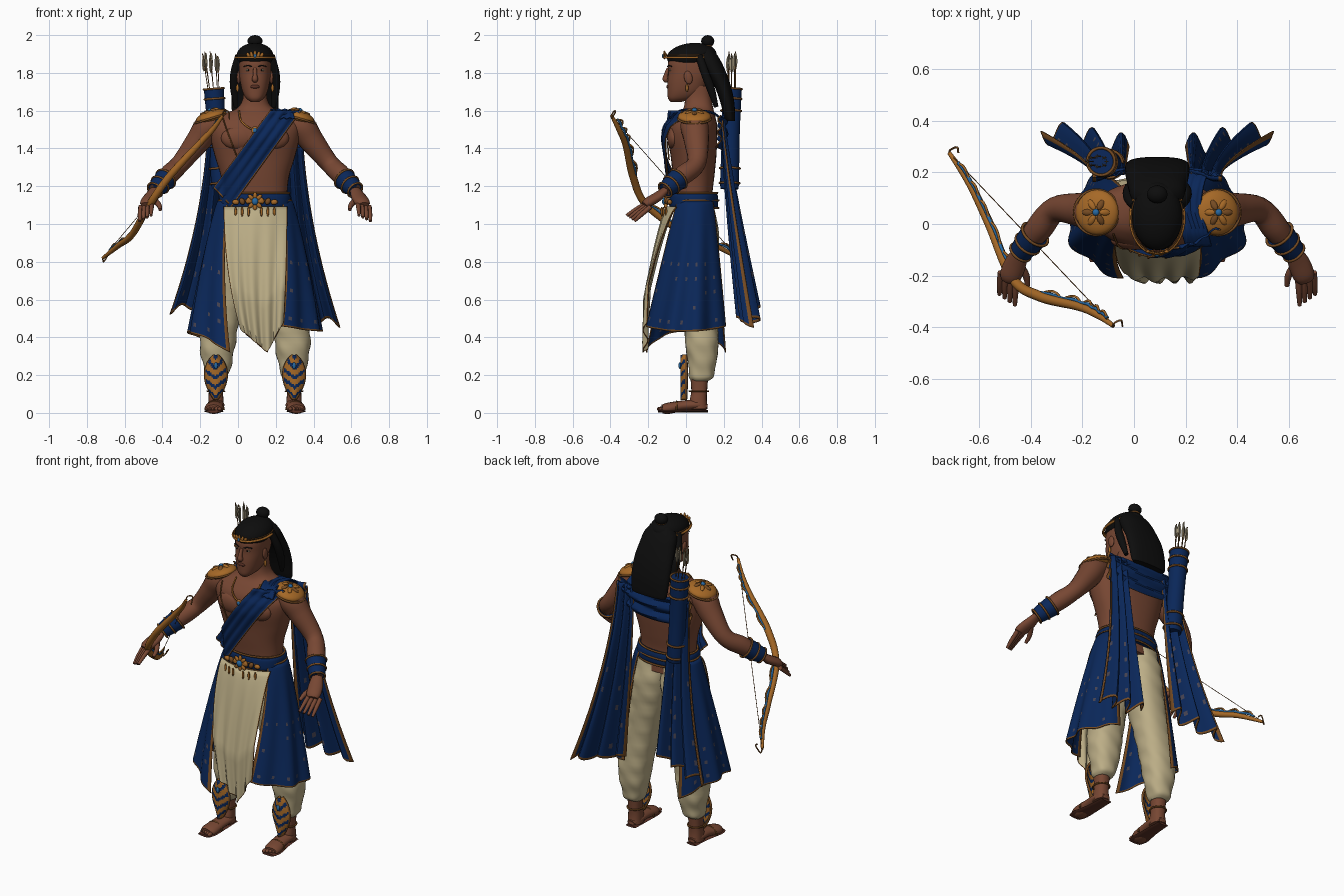
import bpy, bmesh, random
from math import sin, cos, pi, radians, copysign
from mathutils import Vector, Matrix, Euler
if bpy.data.objects.get("Cube"):
    bpy.data.objects.remove(bpy.data.objects["Cube"])
random.seed(4)
C, E = 0.09, 0.85          # body centre line, squareness of body sections
def material(name, *rgb):
    m = bpy.data.materials.new(name)
    m.use_nodes = True
    m.diffuse_color = (*rgb, 1)
    next(n for n in m.node_tree.nodes if n.type == 'BSDF_PRINCIPLED').inputs["Base Color"].default_value = (*rgb, 1)
    return m
SKIN, LIP = material("brown skin", .185, .063, .033), material("dark skin", .1, .03, .018)
NAVY, MOTIF = material("navy cloth", .003, .02, .1), material("faded motif", .06, .055, .08)
GOLD, BRONZE = material("gold", .38, .14, .02), material("bronze trim", .18, .07, .016)
CREAM, HAIR = material("cream cloth", .5, .42, .24), material("black hair", .004, .004, .004)
GEM, PALE = material("light blue", .02, .14, .36), material("pale feather", .34, .29, .19)
def link(name, data, *mats):
    for m in mats:
        data.materials.append(m)
    ob = bpy.data.objects.new(name, data)
    bpy.context.collection.objects.link(ob)
    return ob
def finish(name, bm, *mats):
    bmesh.ops.recalc_face_normals(bm, faces=bm.faces)
    me = bpy.data.meshes.new(name)
    bm.to_mesh(me)
    bm.free()
    me.polygons.foreach_set("use_smooth", [True] * len(me.polygons))
    me.set_sharp_from_angle(angle=radians(50))
    return link(name, me, *mats)
def spline(rows, k=5):
    """Catmull-Rom interpolation of tuples of any length."""
    out, last = [], len(rows) - 1
    for i in range(last):
        a, b, c, d = (rows[max(0, min(last, i + j))] for j in (-1, 0, 1, 2))
        for t in (j / k for j in range(k)):
            out.append(tuple(.5 * (2 * q + (r - p) * t + (2 * p - 5 * q + 4 * r - s) * t * t
                             + (3 * q - p - 3 * r + s) * t ** 3) for p, q, r, s in zip(a, b, c, d)))
    return out + [tuple(rows[-1])]
def skin(name, rings, mat):
    bm = bmesh.new()
    vs = [[bm.verts.new(p) for p in ring] for ring in rings]
    for a, b in zip(vs, vs[1:]):
        for i in range(len(a)):
            bm.faces.new((a[i - 1], a[i], b[i], b[i - 1]))
    bm.faces.new(vs[0])
    bm.faces.new(vs[-1])
    finish(name, bm, mat)
def loft(name, rows, mat, n=28, wrinkle=0.0, cx=C):
    """Stack of level sections: height, front y, back y, half width, centre shift."""
    rings = []
    for z, yf, yb, rx, dx in spline([(*r, 0)[:5] for r in rows]):
        rings.append([])
        for a in (2 * pi * i / n for i in range(n)):
            w = 1 + wrinkle * sin(z * 55 + 2 * a) * cos(3 * a)
            c, s = (copysign(abs(f(a)) ** E, f(a)) * w for f in (cos, sin))
            rings[-1].append((cx + dx + rx * c, (yf + yb) / 2 + (yb - yf) / 2 * s, z))
    skin(name, rings, mat)
def limb(name, rows, mat, n=14, flat=1.0):
    """Tapered tube through x, y, z, radius; flat squashes its height."""
    pts, rings = spline(rows), []
    axis = (Vector(pts[-1][:3]) - Vector(pts[0][:3])).normalized()
    ref = Vector((0, 0, 1)) if abs(axis.z) < .75 else Vector((.1, 1, .2))
    for i, p in enumerate(pts):
        t = (Vector(pts[min(i + 1, len(pts) - 1)][:3]) - Vector(pts[max(i - 1, 0)][:3])).normalized()
        u = t.cross(ref).normalized()
        v = t.cross(u) * flat
        rings.append([Vector(p[:3]) + p[3] * (u * cos(a) + v * sin(a)) for a in (2 * pi * k / n for k in range(n))])
    skin(name, rings, mat)
def wire(name, pts, r, mat, closed=False):
    cu = bpy.data.curves.new(name, 'CURVE')
    cu.dimensions, cu.bevel_depth, cu.bevel_resolution, cu.use_fill_caps = '3D', r, 1, True
    sp = cu.splines.new('POLY')
    sp.points.add(len(pts) - 1)
    for p, q in zip(sp.points, pts):
        p.co = (*q[:3], 1)
    sp.use_cyclic_u = closed
    link(name, cu, mat)
def ring(name, c, rx, ry, r, mat, axis=(0, 0, 1)):
    q = Vector(axis).to_track_quat('Z', 'Y')
    wire(name, [Vector(c) + q @ Vector((rx * cos(i * pi / 20), ry * sin(i * pi / 20), 0)) for i in range(40)], r, mat, True)
def ball(name, c, radii, mat, rot=(0, 0, 0), n=10):
    bm = bmesh.new()
    m = Matrix.Translation(c) @ Euler(rot).to_matrix().to_4x4() @ Matrix.Diagonal((*radii, 1))
    bmesh.ops.create_uvsphere(bm, u_segments=n, v_segments=n // 2 + 2, radius=1, matrix=m)
    finish(name, bm, mat)
def sheet(name, f, nu, nv, mats, rule=lambda i, j, u, v: 0, edge=.025, thick=.006):
    """Cloth from f(u, v) with a narrow trim on both sides and the hem."""
    us = [0, edge] + [edge + (1 - 2 * edge) * i / nu for i in range(1, nu)] + [1 - edge, 1]
    vs = [j / nv for j in range(nv)] + [1 - edge / 2, 1]
    bm = bmesh.new()
    g = [[bm.verts.new(f(u, v)) for u in us] for v in vs]
    for j in range(len(vs) - 1):
        for i in range(len(us) - 1):
            face = bm.faces.new((g[j][i], g[j][i + 1], g[j + 1][i + 1], g[j + 1][i]))
            face.material_index = 1 if i in (0, len(us) - 2) or j == len(vs) - 2 else rule(i, j, us[i], vs[j])
    mod = finish(name, bm, *mats).modifiers.new("thickness", 'SOLIDIFY')
    mod.thickness, mod.offset = thick, 0
def mix(a, b, t):
    return a + (b - a) * t
# torso and neck
TORSO = [(1.03, -.06, .15, .17), (1.15, -.06, .14, .17), (1.25, -.07, .15, .18), (1.35, -.08, .16, .21), (1.45, -.095, .165, .235),
         (1.52, -.085, .165, .24), (1.57, -.05, .155, .2), (1.61, -.015, .145, .1), (1.66, -.005, .135, .066), (1.73, 0, .13, .062)]
loft("torso", TORSO, SKIN, 40)
def body_y(x, z, side):
    a, b = next((a, b) for a, b in zip(TORSO, TORSO[1:]) if a[0] <= z <= b[0])
    _, f, k, r = (mix(p, q, (z - a[0]) / (b[0] - a[0])) for p, q in zip(a, b))
    return (f + k) / 2 + side * (k - f) / 2 * (1 - min(.96, abs(x - C) / r) ** (2 / E)) ** (E / 2)
# head, face and hair
loft("head", [(1.645, -.08, -.03, .02), (1.665, -.095, .04, .047), (1.7, -.098, .09, .066), (1.75, -.098, .12, .078),
              (1.8, -.094, .14, .084), (1.86, -.094, .145, .083), (1.905, -.06, .12, .07), (1.93, 0, .07, .03)], SKIN, 32)
limb("nose", [(C, -.093, 1.825, .009), (C, -.107, 1.785, .012), (C, -.107, 1.766, .017), (C, -.094, 1.757, .01)], SKIN)
ball("lips", (C, -.095, 1.727), (.026, .009, .01), LIP)
ball("hair_cap", (C, .03, 1.89), (.098, .132, .068), HAIR, (.1, 0, 0), 28)
ball("hair_bun", (C, .115, 1.968), (.04, .035, .032), HAIR, n=16)
ring("bun_tie", (C, .11, 1.945), .025, .025, .006, BRONZE)
loft("hair_mane", [(1.93, .06, .14, .06), (1.88, .06, .175, .1), (1.82, .09, .205, .113), (1.74, .145, .235, .123),
                   (1.65, .18, .255, .125), (1.57, .2, .26, .12), (1.545, .21, .258, .112)], HAIR)
ring("circlet", (C, .025, 1.882), .103, .14, .007, GOLD)
ring("circlet_edge", (C, .025, 1.894), .1, .137, .003, BRONZE)
for k in range(-2, 3):
    ball("circlet_leaf", (C + k * .018, -.115 + .004 * abs(k), 1.895), (.009, .006, .024 - .005 * abs(k)), GOLD, (0, k * .3, 0))
ball("circlet_gem", (C, -.123, 1.89), (.008, .005, .01), GEM)
# everything that is mirrored
for s, side in ((1, "left_"), (-1, "right_")):
    def P(off, y, z, *r):
        return (C + s * off, y, z, *r)
    ball(side + "eye", P(.036, -.084, 1.815), (.014, .006, .006), PALE)
    ball(side + "iris", P(.036, -.088, 1.815), (.005, .004, .005), HAIR)
    wire(side + "brow", [P(.016, -.098, 1.833), P(.037, -.092, 1.84), P(.06, -.075, 1.834)], .003, HAIR)
    ball(side + "ear", P(.087, .012, 1.775), (.01, .022, .036), SKIN, (.2, 0, 0), 16)
    ball(side + "earring", P(.093, .005, 1.72), (.008, .008, .022), GOLD)
    limb(side + "hair_lock", [P(.085, .07, 1.89, .02), P(.108, .1, 1.8, .022), P(.11, .13, 1.72, .022), P(.1, .16, 1.62, .012)], HAIR)
    ball(side + "chest", P(.085, -.065, 1.455), (.095, .035, .062), SKIN, n=20)
    # legs, feet and shin guards
    loft(side + "trouser_leg", [(z, y - r, y + r, w, s * o) for z, o, y, r, w in (
        (1.08, .085, .045, .105, .09), (.95, .095, .06, .115, .105), (.8, .115, .06, .11, .105), (.62, .155, .07, .095, .1), (.45, .19, .08, .09, .1),
        (.33, .2, .085, .085, .09), (.24, .2, .085, .07, .072), (.19, .205, .08, .065, .06), (.17, .205, .075, .045, .045))], CREAM, 32, .045)
    loft(side + "ankle", [(.22, .02, .12, .045), (.12, .028, .112, .038), (.07, .02, .11, .04), (.02, .015, .115, .042)], SKIN, 20, 0, C + s * .207)
    limb(side + "foot", [P(.207, .112, .03, .025), P(.207, .06, .042, .045), P(.21, -.02, .038, .045),
                         P(.217, -.09, .025, .05), P(.22, -.125, .02, .04)], SKIN, 16, .6)
    limb(side + "sole", [P(.207, .115, .009, .035), P(.21, 0, .009, .042), P(.218, -.1, .009, .052), P(.22, -.148, .009, .04)], LIP, 12, .17)
    for k in range(5):
        ball(side + "toe", P(.187 + k * .017, -.135 + k * .007, .021), (.012 - k * .001, .02, .012), SKIN)
    ring(side + "anklet", P(.207, .068, .115), .045, .05, .005, BRONZE)
    wire(side + "sandal_strap", [P(.214 + .05 * cos(a), -.05, .015 + .046 * sin(a)) for a in (k * pi / 9 for k in range(10))], .005, BRONZE)
    def guard(u, v):
        a = 2 * u - 1
        return P(.207 + a * .06 * sin(pi * (.03 + .95 * v ** .85)) ** .85, -.024 + .03 * a * a, mix(.305, .07, v))
    sheet(side + "shin_guard", guard, 14, 28, [GOLD, BRONZE, NAVY],
          lambda i, j, u, v: 2 if (v * 4.5 + abs(2 * u - 1) * .9) % 1 < .4 else 0, .07, .012)
    ball(side + "guard_gem", P(.207, -.032, .25), (.01, .008, .018), GEM)
    # arms, cuffs and hands
    elbow, wrist = Vector(P(.395, .055, 1.32)), Vector(P(.53, -.11, 1.18))
    limb(side + "arm", [P(.19, .045, 1.535, .065), P(.245, .045, 1.515, .075), P(.3, .055, 1.44, .066),
                        (*elbow, .05), P(.46, -.02, 1.255, .052), (*wrist, .032)], SKIN, 18)
    cuff = [(*elbow.lerp(wrist, t), r) for t, r in ((.58, .058), (.8, .052), (1, .044))]
    limb(side + "cuff", cuff, NAVY, 20)
    for x, y, z, r in cuff:
        ring(side + "cuff_band", (x, y, z), r, r, .006, BRONZE, wrist - elbow)
    limb(side + "palm", [(*wrist, .03), P(.548, -.15, 1.145, .042), P(.568, -.2, 1.115, .042), P(.575, -.22, 1.1, .03)], SKIN, 14, .6)
    for k in range(4):
        x = .545 + k * .02
        limb(side + "finger", [P(x, -.205 + k * .006, 1.11 - k * .006, .013), P(x + .004, -.26 + k * .008, 1.08 - k * .01, .012),
                               P(x + .006, -.315 + k * .014, 1.045 - k * .01, .008)], SKIN, 8)
    limb(side + "thumb", [P(.535, -.155, 1.13, .016), P(.508, -.2, 1.1, .014), P(.502, -.24, 1.075, .009)], SKIN, 8)
    # shoulder pad
    ball(side + "shoulder_pad", P(.232, .045, 1.567), (.086, .088, .034), GOLD, (0, s * .3, 0), 24)
    ring(side + "pad_rim", P(.235, .045, 1.558), .087, .089, .006, BRONZE, (s * .3, 0, 1))
    for k, a in enumerate(k * pi / 3 for k in range(6)):
        ball(side + "pad_petal", P(.236 + .034 * cos(a), .045 + .034 * sin(a), 1.597 - .011 * cos(a)),
             (.024, .013, .008), GOLD if k % 2 else BRONZE, (0, s * .3, a * s))
    ball(side + "pad_gem", P(.238, .045, 1.604), (.014, .014, .01), GEM, (0, s * .3, 0))
    # skirt panel and cape
    def skirt(u, v):
        a, fold = radians(mix(mix(-44, -68, v), mix(48, 58, v), u)), 1 + .045 * v * sin(u * 22)
        rx, ry = mix(.195, .35, v ** .8) * fold, mix(.128, .235, v ** .8) * fold
        hem = .43 + (.03 if s > 0 else -.11) * (2 * u - 1) ** 2
        return P(rx * cos(a), mix(.045, .01, v) + ry * sin(a), mix(1.12, hem, v))
    def cape(u, v):
        y = mix(.195, .33, v ** 1.2) + sin(u * 6 * pi) * (.008 + .04 * v) + .03 * v * (2 * u - 1)
        hem = (.47 if s > 0 else .54) + .07 * (1 - u) + .02 * sin(u * 17)
        return P(mix(mix(.13, .11, v), .25 + .2 * v ** 1.8, u), y, mix(1.55, hem, v))
    for part, f in (("skirt_panel", skirt), ("cape", cape)):
        sheet(side + part, f, 36, 36, [NAVY, BRONZE, MOTIF],
              lambda i, j, u, v: 2 if v > .4 and i % 5 == 2 and j % 4 == 1 and random.random() < .55 else 0)
# front cloth
def front_cloth(u, v):
    hem = mix(.44, .32, u / .62) if u < .62 else mix(.32, .48, (u - .62) / .38)
    y = mix(-.1, -.215, min(1, v * 1.5) ** .7) + .05 * (2 * u - 1) ** 2 * (1 - v) + .014 * sin(u * 24 + v * 2) * v
    return (C + mix(mix(-.165, -.075, v ** 2.2), mix(.17, .15, v ** 2), u), y, mix(1.09, hem, v))
sheet("front_cloth", front_cloth, 32, 24, [CREAM, BRONZE], edge=.015)
# belt with medallion and hanging drops
loft("belt", [(z, .04 - r * .68, .045 + r * .66, r) for z, r in ((1.085, .18), (1.1, .19), (1.145, .188), (1.16, .18))], NAVY, 40)
for z, r in ((1.165, .182), (1.125, .192), (1.085, .19)):
    ring("belt_cord", (C, .042, z), r, r * .68, .006, BRONZE)
for a in (k * pi / 4 for k in range(8)):
    ball("medallion_petal", (C + .03 * cos(a), -.107, 1.12 + .03 * sin(a)), (.02, .009, .011), GOLD, (0, -a, 0))
ball("medallion_gem", (C, -.115, 1.12), (.018, .012, .02), GEM)
for k in (-3, -2, -1, 1, 2, 3):
    ball("belt_stud", (C + k * .034, -.106 + .0022 * k * k, 1.128 - .004 * abs(k)), (.02, .012, .014), GOLD if k % 2 else BRONZE, (0, k, 0))
    ball("belt_drop", (C + k * .034, -.132 + .003 * k * k, 1.065), (.007, .006, .026), GOLD)
# sash across the chest, over the shoulder and round the back
def sash(u, v):
    x, z = mix(mix(.17, .335, u), mix(-.13, -.035, u), v), mix(1.6, mix(1.19, 1.09, u), v)
    return (x, body_y(x, min(z, 1.55), -1) - .03 - .006 * sin(u * 19), z)
def shoulder(u, v):
    x, y, z = OVER[round(v * 16)]
    return (x + (u - .5) * .1, y, z + .004 * sin(u * 19))
def back_band(u, v):
    x, z = C + mix(-.25, .25, u), mix(1.575, 1.41, v) - .03 * sin(pi * u)
    return (x, body_y(x, z, 1) * .4 + .145 + .012 * sin(v * 15 + u * 3), z)
OVER = spline([(.25, -.085, 1.56), (.235, -.03, 1.6), (.21, .06, 1.6), (.22, .15, 1.585), (.24, .205, 1.53)], 4)
sheet("chest_sash", sash, 14, 24, [NAVY, BRONZE], edge=.03)
sheet("shoulder_sash", shoulder, 12, 16, [NAVY, NAVY])
sheet("back_sash", back_band, 24, 12, [NAVY, BRONZE])
# necklace and chest thread
for name, points, r, mat in (("chest_thread", ((-.17, 1.56), (-.15, 1.5), (-.12, 1.42), (-.09, 1.34)), .004, BRONZE), (
        "necklace", ((-.085, 1.6), (-.075, 1.55), (-.04, 1.515), (0, 1.5), (.04, 1.515), (.075, 1.55), (.085, 1.6)), .005, GOLD)):
    wire(name, spline([(C + x, body_y(C + x, z, -1) - .018, z) for x, z in points]), r, mat)
ball("pendant", (C, -.116, 1.495), (.02, .008, .022), GOLD)
ball("pendant_gem", (C, -.123, 1.495), (.011, .006, .013), GEM)
# quiver and arrows
low, top = Vector((-.09, .23, 1.19)), Vector((-.128, .242, 1.715))
limb("quiver", [(*low, .04), (*low.lerp(top, .04), .05), (*low.lerp(top, .5), .048), (*top, .053)], NAVY, 24)
for t in (.05, .2, .78, .9, 1):
    ring("quiver_band", low.lerp(top, t), .053, .053, .006, BRONZE, top - low)
for k, a in enumerate(k * pi / 4 for k in range(8)):
    foot = top + Vector((.028 * cos(a), .02 * sin(a), -.02))
    tip = foot + Vector((-.02 + .012 * cos(a), 0, .195 + .012 * (k % 3)))
    wire("arrow_shaft", [foot, tip], .0025, BRONZE)
    for turn in (0, pi / 2):
        ball("arrow_feather", foot.lerp(tip, .76), (.01, .002, .045), PALE, (0, 0, turn + a), 8)
# bow, string and wavy ornament
BOW = spline([(-.08, -.395, 1.575, .008), (-.135, -.355, 1.5, .014), (-.21, -.32, 1.42, .017), (-.365, -.28, 1.25, .02),
              (-.47, -.21, 1.1, .019), (-.56, 0, .945, .018), (-.635, .155, .885, .015), (-.715, .275, .82, .008)], 12)
limb("bow", BOW, GOLD, 12)
a, b = Vector(BOW[0][:3]), Vector(BOW[-1][:3])
wire("bow_string", [a, b], .0018, BRONZE)
for name, base, amp, r, mat in (("bow_wave", .012, .026, .005, GOLD), ("bow_ribbon", .017, .006, .007, GEM)):
    for lo, hi in ((6, 37), (48, 79)):
        path = []
        for i in range(lo, hi):
            p = Vector(BOW[i][:3])
            q = a.lerp(b, (p - a).dot(b - a) / (b - a).length_squared)
            path.append(p + (q - p).normalized() * (base + amp * abs(sin((i - lo) * pi / 6))))
        wire(name, path, r, mat)
for p, d in ((a, 1), (b, -1)):
    wire("bow_tip_curl", spline([p, p + Vector((.004, .012, .02 * d)), p + Vector((.03, .022, .02)), p + Vector((.035, 0, -.02 * d))]), .004, BRONZE)
